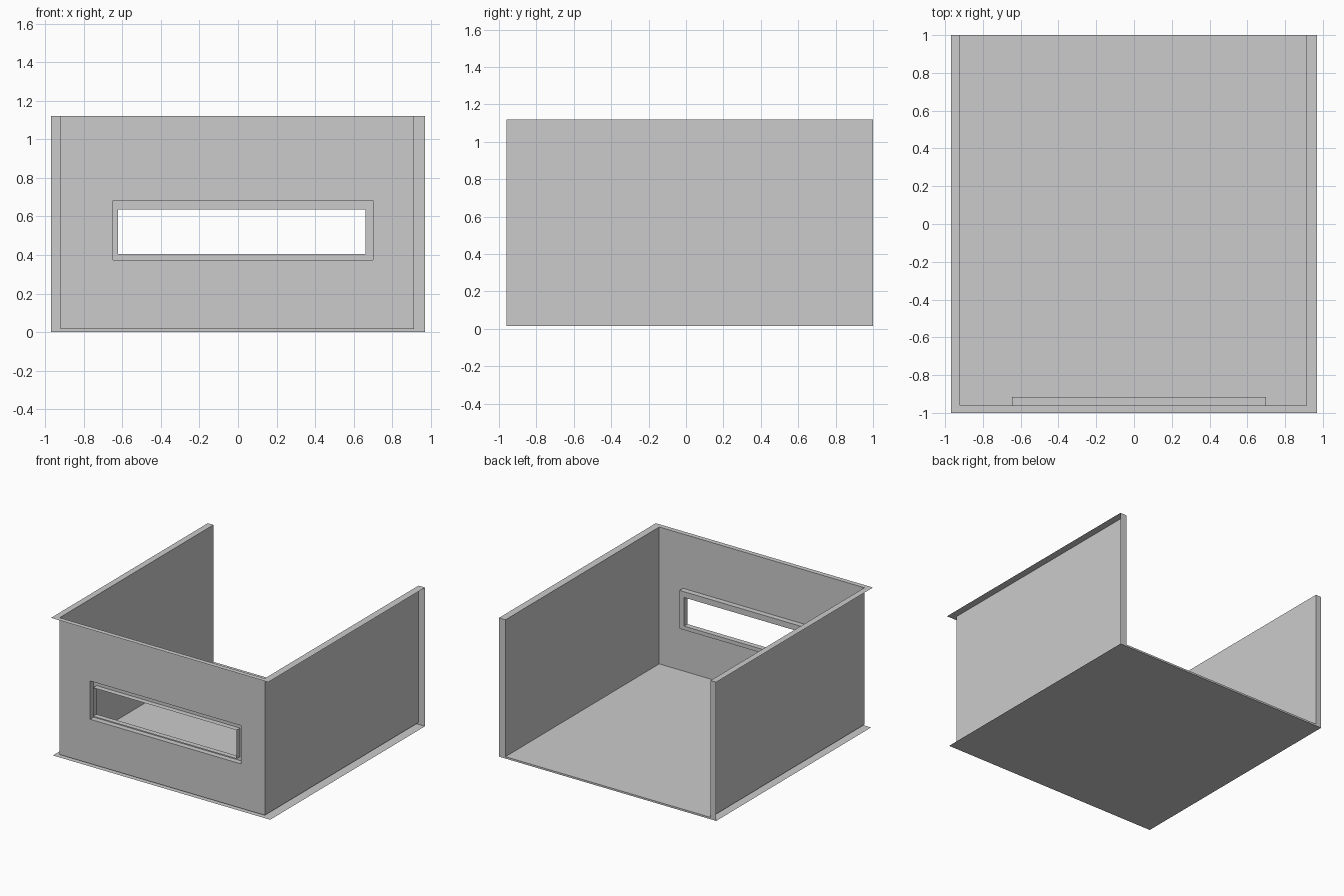
import bpy

if "Cube" in bpy.data.objects:
    bpy.data.objects.remove(bpy.data.objects["Cube"])

# Key dimensions: outer footprint, inner room faces, heights
OX0, OX1, OY0, OY1 = -0.97, 0.97, -1.0, 1.0
IX0, IX1, IY = -0.92, 0.912, -0.961
FLOOR, TOP = 0.015, 1.12
SLAB_Y = -0.975


def make(name, verts, faces):
    mesh = bpy.data.meshes.new(name)
    mesh.from_pydata(verts, [], faces)
    mesh.update()
    obj = bpy.data.objects.new(name, mesh)
    bpy.context.collection.objects.link(obj)
    return obj


def sheet(name, *corners):
    """Single flat panel, counter-clockwise from its visible side."""
    return make(name, corners, [tuple(range(len(corners)))])


def rings(name, rects):
    """Bridge successive rectangles (x0, x1, z0, z1, y), facing the room."""
    verts, faces = [], []
    for x0, x1, z0, z1, y in rects:
        verts += [(x0, y, z0), (x1, y, z0), (x1, y, z1), (x0, y, z1)]
    for r in range(len(rects) - 1):
        for i in range(4):
            j = (i + 1) % 4
            a, b = r * 4, r * 4 + 4
            faces.append((a + j, a + i, b + i, b + j))
    return make(name, verts, faces)


# Floor: upper surface, underside and rear edge
sheet("floor", (IX0, IY, FLOOR), (IX1, IY, FLOOR), (IX1, OY1, FLOOR), (IX0, OY1, FLOOR))
sheet("floor_underside", (OX0, SLAB_Y, 0), (OX0, OY1, 0), (OX1, OY1, 0), (OX1, SLAB_Y, 0))
sheet("floor_rear_edge", (IX1, OY1, 0), (IX0, OY1, 0), (IX0, OY1, FLOOR), (IX1, OY1, FLOOR))

# Side walls: inner face, mitred top strip and rear end strip
for side, xi, xo in (("left", IX0, OX0), ("right", IX1, OX1)):
    panels = {
        "wall": [(xi, OY1, FLOOR), (xi, IY, FLOOR), (xi, IY, TOP), (xi, OY1, TOP)],
        "wall_top": [(xo, OY0, TOP), (xi, IY, TOP), (xi, OY1, TOP), (xo, OY1, TOP)],
        "wall_end": [(xi, OY1, 0), (xo, OY1, 0), (xo, OY1, TOP), (xi, OY1, TOP)],
    }
    for part, pts in panels.items():
        sheet(f"{side}_{part}", *(pts if side == "left" else pts[::-1]))

# Front wall with window opening, and its mitred top strip
outer = (-0.647, 0.70, 0.373, 0.682)
inner = (-0.622, 0.66, 0.404, 0.635)
rings("front_wall", [(IX0, IX1, FLOOR, TOP, IY), (*outer, IY)])
sheet("front_wall_top", (OX0, OY0, TOP), (OX1, OY0, TOP), (IX1, IY, TOP), (IX0, IY, TOP))

# Window frame standing proud into the room, with the reveal going back
FRAME_Y = -0.917
rings("window_frame", [(*outer, IY), (*outer, FRAME_Y), (*inner, FRAME_Y), (*inner, IY)])
